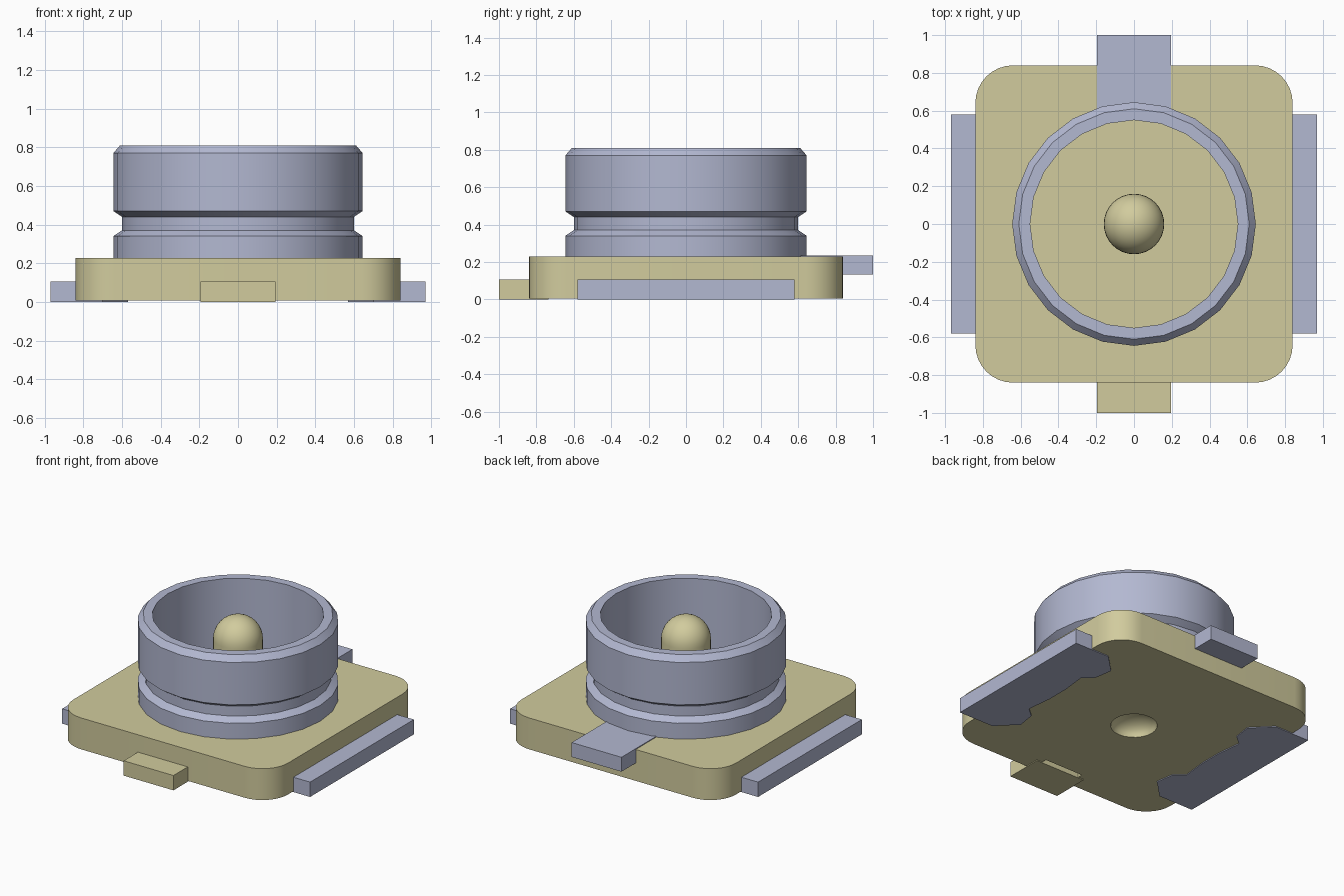
import bpy, bmesh, math

cube = bpy.data.objects.get("Cube")
if cube:
    bpy.data.objects.remove(cube, do_unlink=True)


def material(name, color):
    m = bpy.data.materials.new(name)
    m.use_nodes = True
    m.diffuse_color = (*color, 1)
    m.node_tree.nodes["Principled BSDF"].inputs["Base Color"].default_value = (*color, 1)
    return m


GOLD = material("pale gold", (0.64, 0.60, 0.34))
STEEL = material("blue grey metal", (0.45, 0.48, 0.64))


def finish(bm, name, mat, smooth=False):
    bmesh.ops.recalc_face_normals(bm, faces=bm.faces)
    mesh = bpy.data.meshes.new(name)
    bm.to_mesh(mesh)
    bm.free()
    ob = bpy.data.objects.new(name, mesh)
    bpy.context.collection.objects.link(ob)
    mesh.materials.append(mat)
    if smooth:
        shade(ob)
    return ob


def shade(ob):
    bpy.ops.object.select_all(action='DESELECT')
    ob.select_set(True)
    bpy.context.view_layer.objects.active = ob
    bpy.ops.object.shade_smooth_by_angle(angle=math.radians(30))


def prism(name, outline, z0, z1, mat):
    """Extrude a flat outline from z0 up to z1."""
    bm = bmesh.new()
    face = bm.faces.new([bm.verts.new((x, y, z0)) for x, y in outline])
    top = bmesh.ops.extrude_face_region(bm, geom=[face])["geom"]
    for v in top:
        if isinstance(v, bmesh.types.BMVert):
            v.co.z = z1
    return finish(bm, name, mat)


def box(name, x0, x1, y0, y1, z0, z1, mat):
    return prism(name, [(x0, y0), (x1, y0), (x1, y1), (x0, y1)], z0, z1, mat)


def lathe(name, profile, steps, mat, closed=False):
    """Spin an (r, z) profile around the z axis."""
    bm = bmesh.new()
    verts = [bm.verts.new((r, 0, z)) for r, z in profile]
    pairs = list(zip(verts, verts[1:]))
    if closed:
        pairs.append((verts[-1], verts[0]))
    edges = [bm.edges.new(p) for p in pairs]
    bmesh.ops.spin(bm, geom=verts + edges, cent=(0, 0, 0), axis=(0, 0, 1),
                   angle=math.tau, steps=steps)
    bmesh.ops.remove_doubles(bm, verts=bm.verts, dist=0.0005)
    return finish(bm, name, mat, True)


def arc(cx, cy, r, a0, a1, n):
    angles = [math.radians(a0 + (a1 - a0) * i / n) for i in range(n + 1)]
    return [(cx + r * math.cos(a), cy + r * math.sin(a)) for a in angles]


def cut(ob, cutter):
    """Subtract the cutter, then delete it."""
    cutter.hide_render = True
    mod = ob.modifiers.new("cut", 'BOOLEAN')
    mod.operation = 'DIFFERENCE'
    mod.solver = 'EXACT'
    mod.object = cutter
    bpy.context.view_layer.objects.active = ob
    bpy.ops.object.modifier_apply(modifier=mod.name)
    bpy.data.objects.remove(cutter, do_unlink=True)


# Rounded square base
corners = []
for i, (sx, sy) in enumerate([(1, 1), (-1, 1), (-1, -1), (1, -1)]):
    corners += arc(sx * 0.64, sy * 0.64, 0.20, i * 90, i * 90 + 90, 8)
base = prism("insulator_base", corners, 0.006, 0.228, GOLD)

# Socket floor, solder slot and underside dimple
cut(base, lathe("floor_cutter", [(0, 0.18), (0.58, 0.18), (0.58, 0.4), (0, 0.4)], 24, GOLD))
cut(base, box("slot_cutter", -0.15, 0.15, -0.74, -0.70, -0.05, 0.06, GOLD))
dimple = [(0.15 * math.cos(a), 0.006 + 0.09 * math.sin(a))
          for a in [math.radians(-90 + 15 * i) for i in range(13)]]
dimple[0], dimple[-1] = (0, -0.084), (0, 0.096)
cut(base, lathe("dimple_cutter", dimple, 24, GOLD))
shade(base)

# Outer contact ring with snap groove
lathe("contact_ring", [(0.645, 0.17), (0.645, 0.34), (0.60, 0.37), (0.60, 0.44),
                       (0.645, 0.47), (0.645, 0.77), (0.61, 0.81), (0.55, 0.81),
                       (0.55, 0.17)], 24, STEEL, True)

# Low step in the socket floor
step = [(0.545, -0.185), (0.545, 0.185)] + arc(0, 0, 0.37, 30, 150, 8)
step += [(-0.545, 0.185), (-0.545, -0.185)] + arc(0, 0, 0.37, 210, 330, 8)
prism("socket_floor_step", step, 0.175, 0.187, GOLD)

# Domed centre contact
dome = [(0.16 * math.cos(a), 0.64 + 0.16 * math.sin(a))
        for a in [math.radians(10 * i) for i in range(9)]]
lathe("centre_contact", [(0, 0.17), (0.16, 0.17)] + dome + [(0, 0.80)], 32, GOLD)

# Signal tab at the front, ground tab at the back
box("front_signal_tab", -0.195, 0.195, -1.0, -0.735, 0.0, 0.105, GOLD)
box("back_ground_tab", -0.195, 0.195, 0.60, 1.0, 0.132, 0.234, STEEL)

# Side ground plates with a shaped inner edge under the base
half = [(0.97, 0.58), (0.70, 0.58), (0.57, 0.45), (0.59, 0.32), (0.66, 0.26), (0.64, 0.08)]
for side, s in (("left", 1), ("right", -1)):
    outline = [(s * x, y) for x, y in half] + [(s * x, -y) for x, y in reversed(half)]
    prism(side + "_ground_plate", outline, 0.0, 0.105, STEEL)
